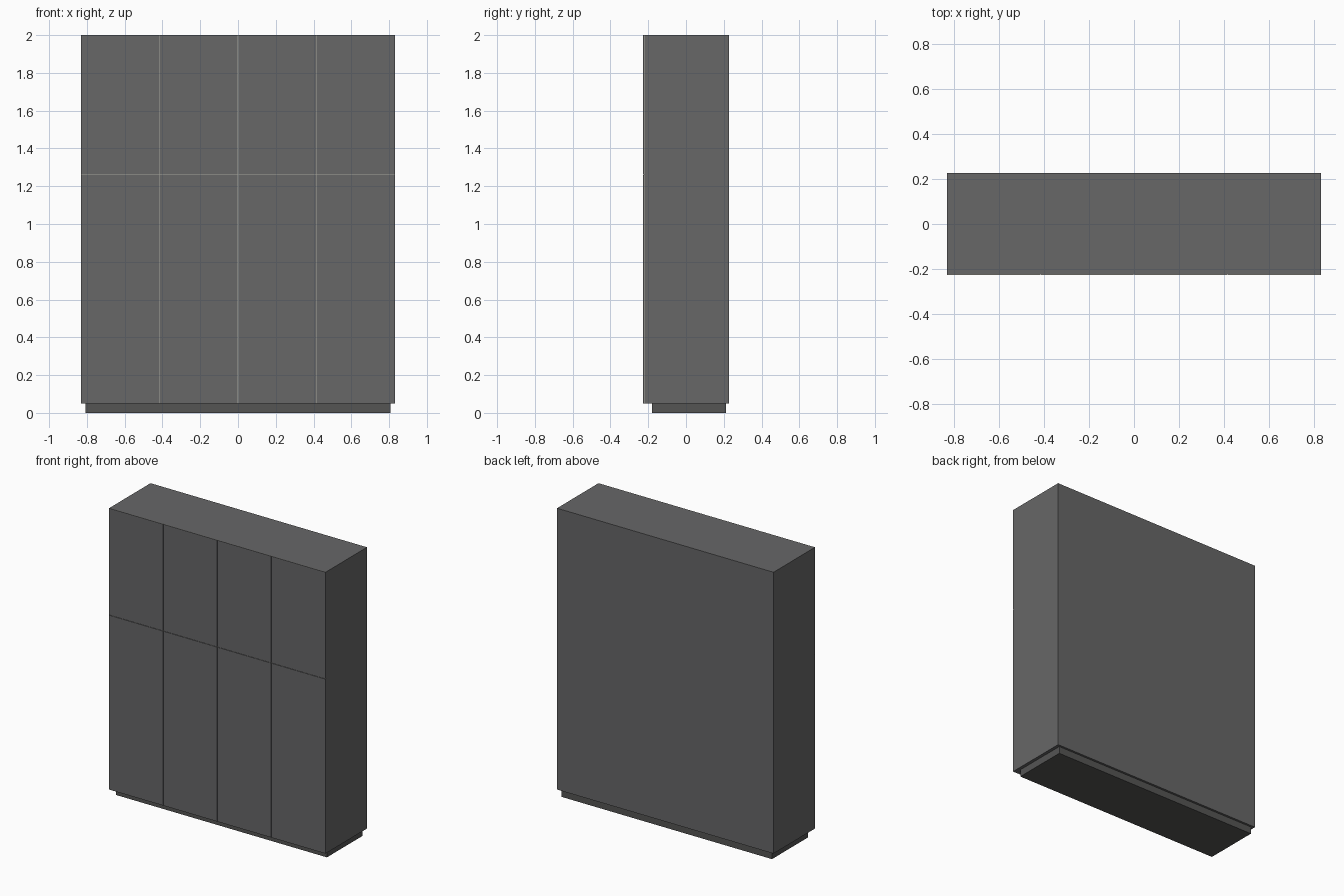
import bpy

if "Cube" in bpy.data.objects:
    bpy.data.objects.remove(bpy.data.objects["Cube"])

W, D, H = 0.83, 0.227, 2.0      # half width, half depth, height
BASE, SPLIT = 0.05, 1.26        # plinth height, door split height
DOOR_T, GAP = 0.004, 0.003      # door thickness, gap between doors


def material(name, r, g, b):
    m = bpy.data.materials.new(name)
    m.diffuse_color = (r, g, b, 1)
    m.use_nodes = True
    m.node_tree.nodes["Principled BSDF"].inputs["Base Color"].default_value = m.diffuse_color
    return m


dark = material("dark_grey", 0.135, 0.135, 0.137)
darker = material("plinth_grey", 0.09, 0.09, 0.088)
pale = material("pale_edge", 0.42, 0.41, 0.36)


def box(name, mat, x0, x1, y0, y1, z0, z1):
    bpy.ops.mesh.primitive_cube_add(
        size=1, location=((x0 + x1) / 2, (y0 + y1) / 2, (z0 + z1) / 2))
    ob = bpy.context.object
    ob.name = name
    ob.scale = (x1 - x0, y1 - y0, z1 - z0)
    bpy.ops.object.transform_apply(location=False, rotation=False, scale=True)
    ob.data.materials.append(mat)
    return ob


# recessed plinth, cabinet body and the pale front edge seen in the door gaps
front = -D + DOOR_T
box("plinth", darker, -0.808, 0.808, -0.18, 0.212, 0, BASE)
box("cabinet_body", dark, -W, W, front + 0.002, D, BASE, H)
box("front_edge", pale, -W, W, front, front + 0.002, BASE, H)

# four columns of doors, lower and upper row, with thin gaps between
g = GAP / 2
step = 2 * W / 4
for row, z0, z1 in (("lower", BASE, SPLIT - g), ("upper", SPLIT + g, H)):
    for i in range(4):
        x0 = -W + i * step + (g if i > 0 else 0)
        x1 = -W + (i + 1) * step - (g if i < 3 else 0)
        box(f"{row}_door_{i + 1}", dark, x0, x1, -D, front, z0, z1)
